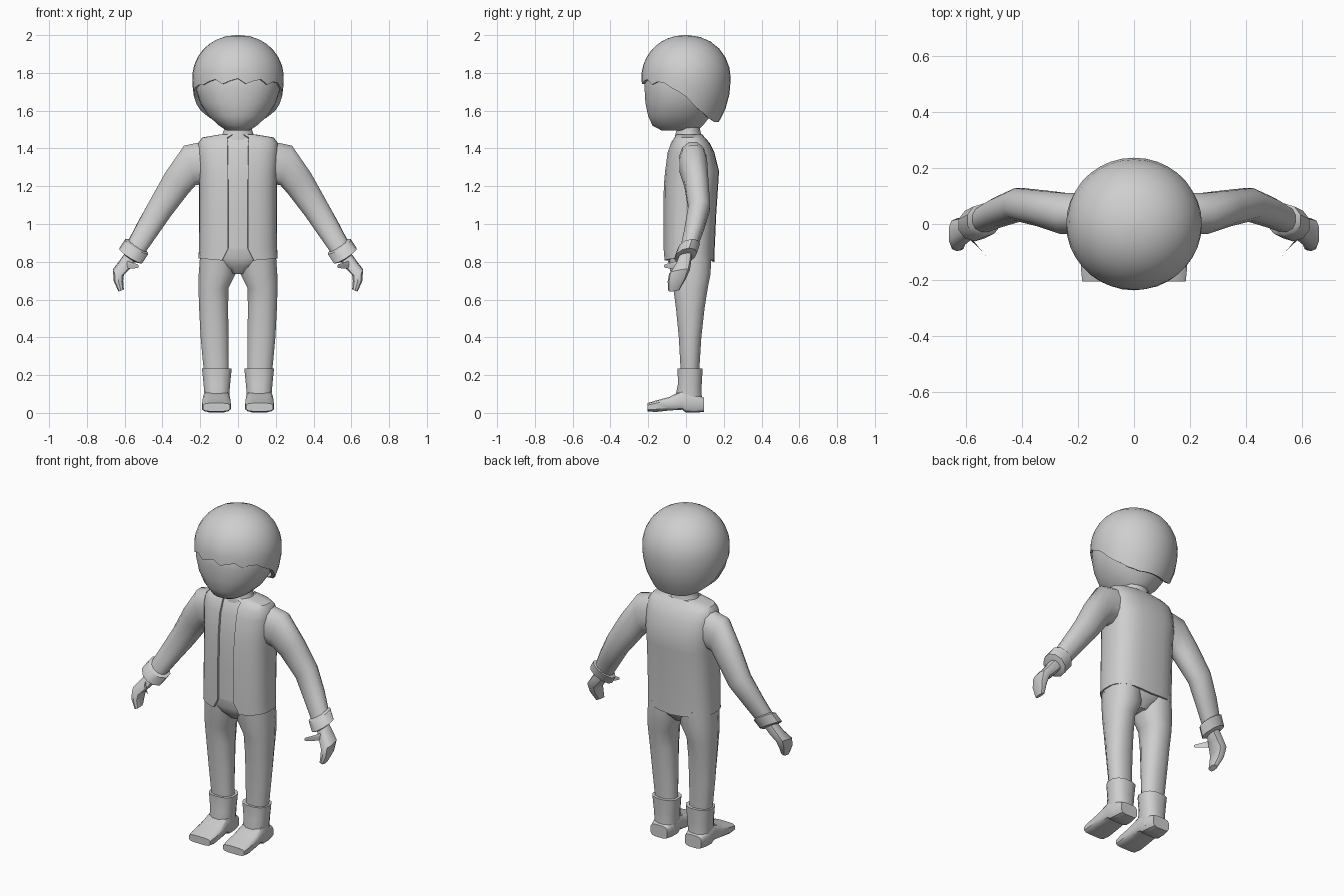
import bpy, bmesh, math
from mathutils import Vector as V

if "Cube" in bpy.data.objects:
    bpy.data.objects.remove(bpy.data.objects["Cube"])

grey = bpy.data.materials.new("plain grey")
grey.diffuse_color = (0.62, 0.62, 0.62, 1)
grey.use_nodes = True
grey.node_tree.nodes["Principled BSDF"].inputs["Base Color"].default_value = grey.diffuse_color


def finish(name, bm, mirror=False, thick=0, angle=40, recalc=True):
    if recalc:
        bmesh.ops.recalc_face_normals(bm, faces=bm.faces)
    me = bpy.data.meshes.new(name)
    bm.to_mesh(me)
    bm.free()
    me.materials.append(grey)
    ob = bpy.data.objects.new(name, me)
    bpy.context.collection.objects.link(ob)
    bpy.ops.object.select_all(action='DESELECT')
    ob.select_set(True)
    bpy.context.view_layer.objects.active = ob
    if thick:
        m = ob.modifiers.new("thickness", 'SOLIDIFY')
        m.thickness = thick
        m.offset = -1
        bpy.ops.object.modifier_apply(modifier=m.name)
    if mirror:
        m = ob.modifiers.new("mirror", 'MIRROR')
        m.use_mirror_merge = False
        bpy.ops.object.modifier_apply(modifier=m.name)
    bpy.ops.object.shade_smooth_by_angle(angle=math.radians(angle))
    return ob


def sup(t, e):
    """Point on a superellipse of exponent e."""
    f = lambda q: math.copysign(abs(q) ** (2 / e), q)
    return f(math.cos(t)), f(math.sin(t))


def skin(bm, rows, closed=True):
    """Join rows of points, listed anticlockwise from bottom to top."""
    vs = [[bm.verts.new(p) for p in r] for r in rows]
    n = len(rows[0])
    for a, b in zip(vs, vs[1:]):
        for j in range(n if closed else n - 1):
            k = (j + 1) % n
            bm.faces.new((a[j], a[k], b[k], b[j]))
    return vs


def loft(name, rings, n=12, e=2.0, **kw):
    """Solid tube; each ring is (centre, half axis u, half axis v)."""
    bm = bmesh.new()
    rows = []
    for c, u, v in rings:
        row = []
        for j in range(n):
            a, b = sup(2 * math.pi * (j + .5) / n, e)
            row.append(V(c) + V(u) * a + V(v) * b)
        rows.append(row)
    vs = skin(bm, rows)
    bm.faces.new(vs[0])
    bm.faces.new(vs[-1])
    return finish(name, bm, **kw)


def level(z, x, rx, y0, y1):
    """Horizontal ring from its height, half width and y extent."""
    return (x, (y0 + y1) / 2, z), (rx, 0, 0), (0, (y1 - y0) / 2, 0)


def interp(keys, t):
    for (a, p), (b, q) in zip(keys, keys[1:]):
        if t <= b:
            return p + (q - p) * (t - a) / (b - a)
    return keys[-1][1]


# face and neck
loft("face", [level(1.495, 0, .06, -.13, .06), level(1.52, 0, .10, -.178, .09),
              level(1.57, 0, .156, -.202, .13), level(1.64, 0, .2, -.217, .17),
              level(1.72, 0, .226, -.222, .2), level(1.8, 0, .226, -.217, .21),
              level(1.9, 0, .17, -.15, .15)], n=20, e=2.2)
loft("neck", [level(1.42, 0, .12, -.06, .10), level(1.465, 0, .088, -.06, .085),
              level(1.50, 0, .075, -.05, .075), level(1.56, 0, .08, -.05, .08)], n=16)

# hair cap with a ragged fringe; rim height depends on the angle from the front
RIM = [(0, 1.758), (50, 1.75), (75, 1.715), (92, 1.67), (104, 1.615),
       (130, 1.56), (150, 1.54), (180, 1.54)]
bm = bmesh.new()
N, M = 36, 9
rows = []
for i in range(M + 1):
    row = []
    for j in range(N):
        t = 2 * math.pi * j / N
        d = math.degrees(t if t <= math.pi else 2 * math.pi - t)
        rim = interp(RIM, d)
        if d < 60:
            rim += (.012, -.014, .002)[j % 3]
        dz = rim - 1.77
        p0 = math.asin(max(-1, dz / (.33 if dz < 0 else .23)))
        p = p0 + (math.pi / 2 - .04 - p0) * i / M
        h = math.sin(p) * (.33 if p < 0 else .23)
        r = math.cos(p) ** .93
        row.append((.243 * r * math.sin(t), -.237 * r * math.cos(t), 1.77 + h))
    rows.append(row)
vs = skin(bm, rows)
bm.faces.new(vs[-1])
finish("hair", bm, thick=.022, recalc=False)

# torso levels shared by the shirt and the open jacket
TORSO = [(.80, .21, -.118, .15), (.87, .208, -.12, .152), (1.05, .206, -.12, .16),
         (1.2, .206, -.119, .17), (1.28, .21, -.112, .175), (1.38, .215, -.098, .15),
         (1.43, .21, -.08, .125), (1.458, .19, -.062, .10), (1.475, .09, -.055, .085)]
loft("shirt", [level(z, 0, rx - .014, a + .012, b - .014) for z, rx, a, b in TORSO[1:]],
     n=20, e=2.7)
bm = bmesh.new()
rows = []
for i, (z, rx, a, b) in enumerate(TORSO):
    gap = .30 if i == 0 else .16 if i < 7 else .2
    row = []
    for j in range(25):
        t = -math.pi / 2 + gap + (2 * math.pi - 2 * gap) * j / 24
        cx, cy = sup(t, 2.7)
        hem = .018 * abs(cx) if i == 0 else 0
        row.append((rx * cx, (a + b) / 2 + (b - a) / 2 * cy, z + hem))
    rows.append(row)
skin(bm, rows, closed=False)
finish("jacket", bm, thick=.012, recalc=False)

# hips and trouser legs
loft("hips", [level(.735, 0, .045, -.045, .08), level(.775, 0, .10, -.085, .12),
              level(.82, 0, .19, -.105, .138), level(.9, 0, .19, -.105, .138)],
     n=16, e=2.4)
loft("trouser_leg", [level(.18, .112, .064, -.03, .07), level(.26, .117, .07, -.032, .074),
                     level(.4, .124, .076, -.04, .083), level(.55, .129, .079, -.055, .10),
                     level(.66, .13, .082, -.07, .118), level(.735, .111, .1, -.085, .133),
                     level(.84, .105, .098, -.095, .138)],
     n=12, e=2.3, mirror=True)

# boots: shaft, then foot lofted from heel to toe
loft("boot_shaft", [level(.03, .112, .066, -.05, .088), level(.10, .112, .068, -.055, .085),
                    level(.15, .112, .072, -.045, .085), level(.235, .112, .081, -.046, .09)],
     n=12, e=2.5, mirror=True)
FOOT = [(.096, .056, .005, .08), (.05, .066, 0, .10), (.0, .07, .0, .12), (-.02, .07, .016, .12),
        (-.09, .076, .012, .084), (-.16, .077, .004, .066), (-.205, .072, .008, .052)]
loft("boot_foot", [((.114, y, (a + b) / 2), (w, 0, 0), (0, 0, (b - a) / 2))
                   for y, w, a, b in FOOT], n=12, e=4, mirror=True)

# sleeves, rolled cuffs and hands
loft("sleeve", [((.15, .035, 1.33), (.01, 0, .115), (0, .075, 0)),
                ((.255, .038, 1.31), (.032, 0, .108), (0, .076, 0)),
                ((.325, .055, 1.215), (.064, 0, .055), (0, .066, 0)),
                ((.41, .07, 1.085), (.058, 0, .042), (0, .06, 0)),
                ((.485, .042, .965), (.052, 0, .034), (0, .054, .01)),
                ((.555, .008, .85), (.043, 0, .03), (0, .045, .01))],
     n=12, e=2.2, mirror=True)
loft("cuff", [((.532, .016, .887), (.046, 0, .031), (0, .046, .012)),
              ((.536, .014, .88), (.063, 0, .038), (0, .06, .015)),
              ((.568, -.002, .832), (.063, 0, .038), (0, .06, .015)),
              ((.572, -.004, .826), (.046, 0, .031), (0, .046, .012))],
     n=10, mirror=True)
loft("palm_and_fingers", [((.56, .0, .84), (.03, 0, .02), (0, .032, 0)),
                          ((.595, -.015, .79), (.03, 0, .018), (0, .042, .008)),
                          ((.633, -.035, .745), (.03, 0, .012), (0, .055, .01)),
                          ((.633, -.05, .70), (.026, 0, 0), (0, .047, .005)),
                          ((.619, -.064, .65), (.015, 0, -.006), (0, .03, .003))],
     n=10, e=2.6, mirror=True)
loft("thumb", [((.60, -.03, .785), (.018, .018, 0), (0, 0, .024)),
               ((.57, -.07, .78), (.016, .014, 0), (0, 0, .018)),
               ((.533, -.108, .777), (.008, .009, 0), (0, 0, .01))],
     n=8, mirror=True)
